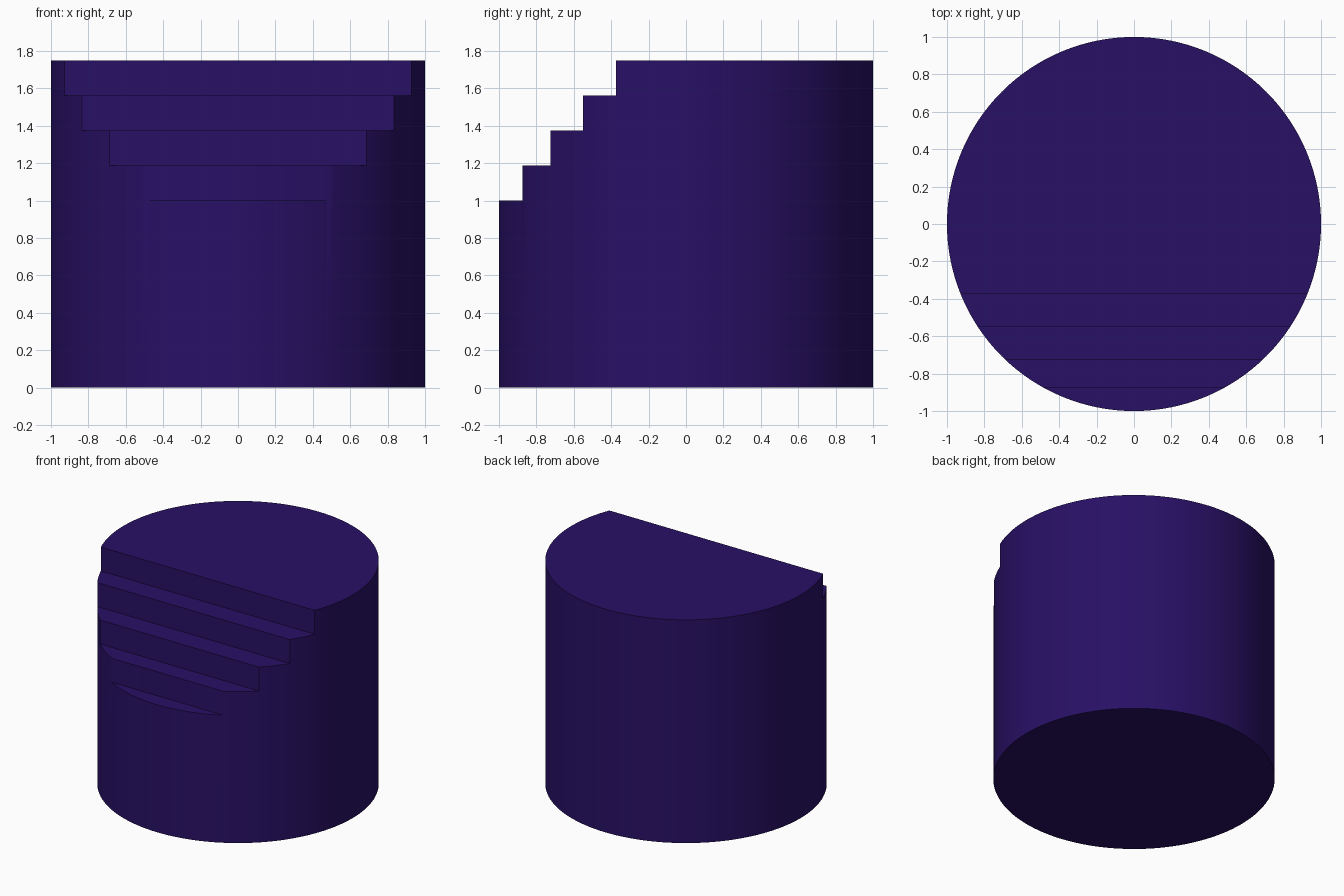
import bpy, bmesh

if "Cube" in bpy.data.objects:
    bpy.data.objects.remove(bpy.data.objects["Cube"])

HEIGHT, BASE = 1.75, 1.0
STEP_Y = [-0.875, -0.725, -0.55, -0.375]   # riser positions, lowest first
RISE = (HEIGHT - BASE) / len(STEP_Y)

# Round drum
bpy.ops.mesh.primitive_cylinder_add(vertices=128, radius=1, depth=HEIGHT,
                                    location=(0, 0, HEIGHT / 2))
drum = bpy.context.object
drum.name = "stepped_drum"

# Staircase profile of the removed wedge, in y and z
profile = [(-1.5, 2.2), (-1.5, BASE)]
z = BASE
for y in STEP_Y:
    profile += [(y, z), (y, z + RISE)]
    z += RISE
profile[-1] = (STEP_Y[-1], 2.2)

# Extrude the profile across x as a cutter
bm = bmesh.new()
face = bm.faces.new([bm.verts.new((-1.5, y, z)) for y, z in profile])
new = bmesh.ops.extrude_face_region(bm, geom=[face])["geom"]
bmesh.ops.translate(bm, vec=(3, 0, 0),
                    verts=[v for v in new if isinstance(v, bmesh.types.BMVert)])
bmesh.ops.recalc_face_normals(bm, faces=bm.faces[:])
mesh = bpy.data.meshes.new("stair_cutter")
bm.to_mesh(mesh)
bm.free()
cutter = bpy.data.objects.new("stair_cutter", mesh)
bpy.context.collection.objects.link(cutter)
cutter.hide_render = True

# Cut the steps
cut = drum.modifiers.new("steps", 'BOOLEAN')
cut.operation, cut.solver, cut.object = 'DIFFERENCE', 'EXACT', cutter
bpy.ops.object.modifier_apply(modifier=cut.name)
bpy.data.objects.remove(cutter)

# Dark violet finish
mat = bpy.data.materials.new("dark_violet")
mat.diffuse_color = (0.021, 0.005, 0.13, 1)
mat.use_nodes = True
mat.node_tree.nodes["Principled BSDF"].inputs["Base Color"].default_value = mat.diffuse_color
drum.data.materials.clear()
drum.data.materials.append(mat)
bpy.ops.object.shade_smooth_by_angle()
